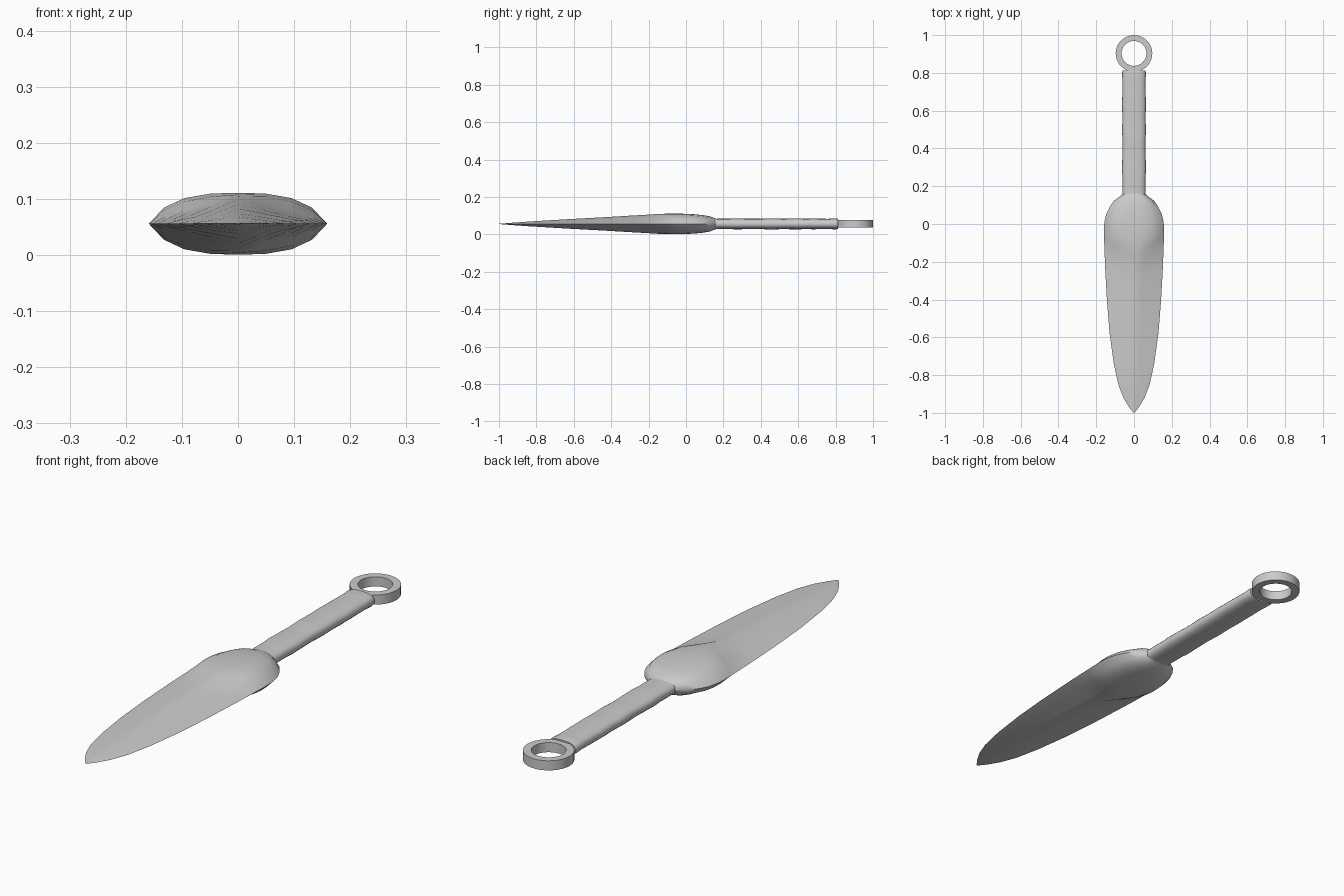
import bpy, bmesh, math, random

if "Cube" in bpy.data.objects:
    bpy.data.objects.remove(bpy.data.objects["Cube"])

ZC = 0.056
random.seed(4)


def finish(name, bm, angle):
    bmesh.ops.remove_doubles(bm, verts=bm.verts, dist=1e-5)
    bmesh.ops.recalc_face_normals(bm, faces=bm.faces)
    me = bpy.data.meshes.new(name)
    bm.to_mesh(me)
    bm.free()
    ob = bpy.data.objects.new(name, me)
    bpy.context.collection.objects.link(ob)
    bpy.ops.object.select_all(action='DESELECT')
    ob.select_set(True)
    bpy.context.view_layer.objects.active = ob
    bpy.ops.object.shade_smooth_by_angle(angle=math.radians(angle))
    return ob


def loft(name, rings, angle, cap=True, closed=False):
    bm = bmesh.new()
    vs = [[bm.verts.new(p) for p in r] for r in rings]
    n = len(rings[0])
    pairs = list(zip(vs, vs[1:])) + ([(vs[-1], vs[0])] if closed else [])
    for a, b in pairs:
        for i in range(n):
            j = (i + 1) % n
            bm.faces.new((a[i], a[j], b[j], b[i]))
    if cap:
        bm.faces.new(vs[0])
        bm.faces.new(vs[-1])
    return finish(name, bm, angle)


# Blade and rounded shoulder: sharp-edged lens section, V-shaped crease
U = [0, 0.3, 0.6, 0.83, 1]
ROUND = [1, 0.98, 0.83, 0.52, 0]
HOLLOW = [1, 0.66, 0.34, 0.14, 0]


def blade_ring(y, w, h, skew, k):
    quarter = [(u, k * r + (1 - k) * f) for u, r, f in zip(U, ROUND, HOLLOW)]
    top = [(-u, v) for u, v in quarter[:0:-1]] + quarter
    loop = top + [(u, -v) for u, v in top[-2:0:-1]]
    return [(u * w, y + skew * abs(u), ZC + v * h) for u, v in loop]


# centre y, half width, half height, edge sweep, roundness
sections = [
    (-0.999, 0.003, 0.001, 0, 0.3),
    (-0.97, 0.026, 0.003, 0, 0.3),
    (-0.92, 0.056, 0.007, 0, 0.3),
    (-0.85, 0.083, 0.012, 0, 0.3),
    (-0.75, 0.107, 0.018, 0.01, 0.25),
    (-0.60, 0.129, 0.027, 0.02, 0.2),
    (-0.45, 0.143, 0.035, 0.04, 0.15),
    (-0.30, 0.153, 0.044, 0.07, 0.15),
    (-0.21, 0.157, 0.049, 0.095, 0.3),
    (-0.165, 0.159, 0.052, 0.10, 0.85),
    (-0.10, 0.159, 0.055, 0.075, 1),
    (-0.03, 0.157, 0.055, 0.04, 1),
    (0.04, 0.148, 0.052, 0.01, 1),
    (0.09, 0.129, 0.047, 0, 1),
    (0.125, 0.104, 0.041, 0, 1),
    (0.145, 0.075, 0.034, 0, 1),
    (0.165, 0.055, 0.026, 0, 1),
]
loft("blade", [blade_ring(*s) for s in sections], 50)


# Grip: flattened round bar with a slightly uneven wrapped surface
def grip_ring(y, rx, rz, n=20):
    pts = []
    for i in range(n):
        a = 2 * math.pi * i / n
        c, s = math.cos(a), math.sin(a)
        pts.append((rx * math.copysign(abs(c) ** 0.8, c), y,
                    ZC + rz * math.copysign(abs(s) ** 0.8, s)))
    return pts


grip = [grip_ring(0.12, 0.062, 0.029)]
for i in range(17):
    y = 0.16 + 0.64 * i / 16
    grip.append(grip_ring(y, 0.0615 + random.uniform(-0.002, 0.002),
                          0.0285 + random.uniform(-0.0012, 0.0012)))
grip.append(grip_ring(0.813, 0.060, 0.027))
loft("grip", grip, 50)

# Pommel ring with a square section
ring = []
for i in range(32):
    a = 2 * math.pi * i / 32
    ring.append([(r * math.cos(a), 0.903 + r * math.sin(a), ZC + z)
                 for r, z in ((0.097, -0.02), (0.097, 0.02), (0.066, 0.02), (0.066, -0.02))])
loft("pommel_ring", ring, 30, cap=False, closed=True)
